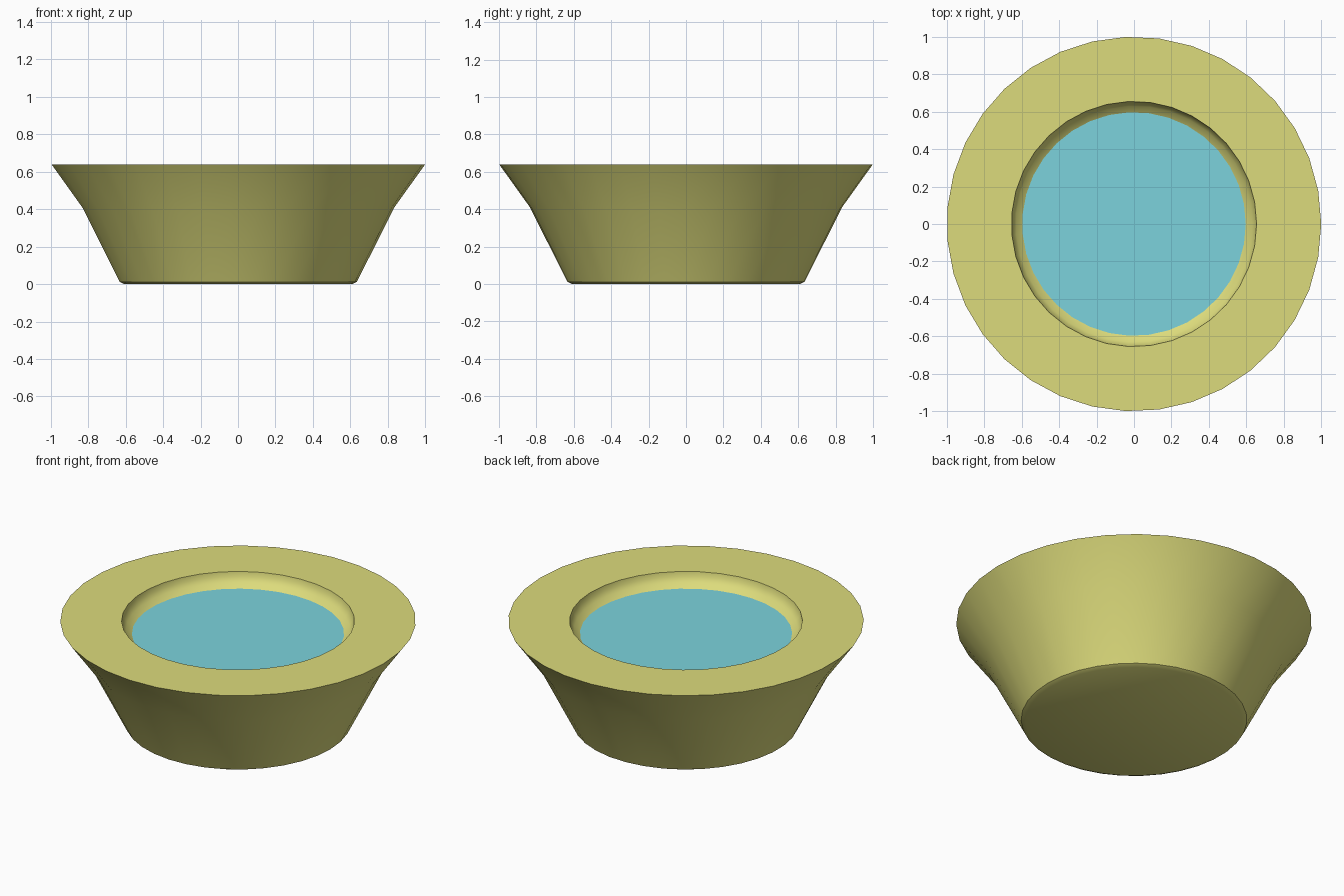
import bpy
import math

if "Cube" in bpy.data.objects:
    bpy.data.objects.remove(bpy.data.objects["Cube"])

SIDES = 35


def material(name, rgb):
    mat = bpy.data.materials.new(name)
    mat.diffuse_color = (*rgb, 1)
    mat.use_nodes = True
    mat.node_tree.nodes["Principled BSDF"].inputs["Base Color"].default_value = mat.diffuse_color
    return mat


def lathe(name, profile, mat):
    """Spin (radius, z) points round z; a zero radius becomes a single pole."""
    verts, faces, rings = [], [], []
    for r, z in profile:
        n = SIDES if r > 0 else 1
        ring = []
        for i in range(n):
            a = 2 * math.pi * i / SIDES
            ring.append(len(verts))
            verts.append((r * math.cos(a), r * math.sin(a), z))
        rings.append(ring)
    for lo, hi in zip(rings, rings[1:]):
        for i in range(SIDES):
            j = (i + 1) % SIDES
            quad = [lo[i % len(lo)], lo[j % len(lo)], hi[j % len(hi)], hi[i % len(hi)]]
            faces.append(list(dict.fromkeys(quad)))
    mesh = bpy.data.meshes.new(name)
    mesh.from_pydata(verts, [], faces)
    mesh.materials.append(mat)
    obj = bpy.data.objects.new(name, mesh)
    bpy.context.collection.objects.link(obj)
    bpy.ops.object.select_all(action='DESELECT')
    obj.select_set(True)
    bpy.context.view_layer.objects.active = obj
    bpy.ops.object.shade_smooth_by_angle(angle=math.radians(32))
    return obj


# Bowl: base, flared outside, flat rim, rounded hollow
lathe("bowl", [
    (0, 0), (0.61, 0), (0.635, 0.012), (0.835, 0.41), (1.0, 0.64),
    (0.655, 0.64), (0.65, 0.61), (0.63, 0.583), (0.59, 0.555),
    (0.50, 0.51), (0.30, 0.46), (0, 0.44),
], material("olive", (0.72, 0.71, 0.2)))

# Water surface, with its edge tucked into the bowl wall
lathe("water", [(0.598, 0.56), (0, 0.56)],
      material("water_blue", (0.2, 0.65, 0.72)))
